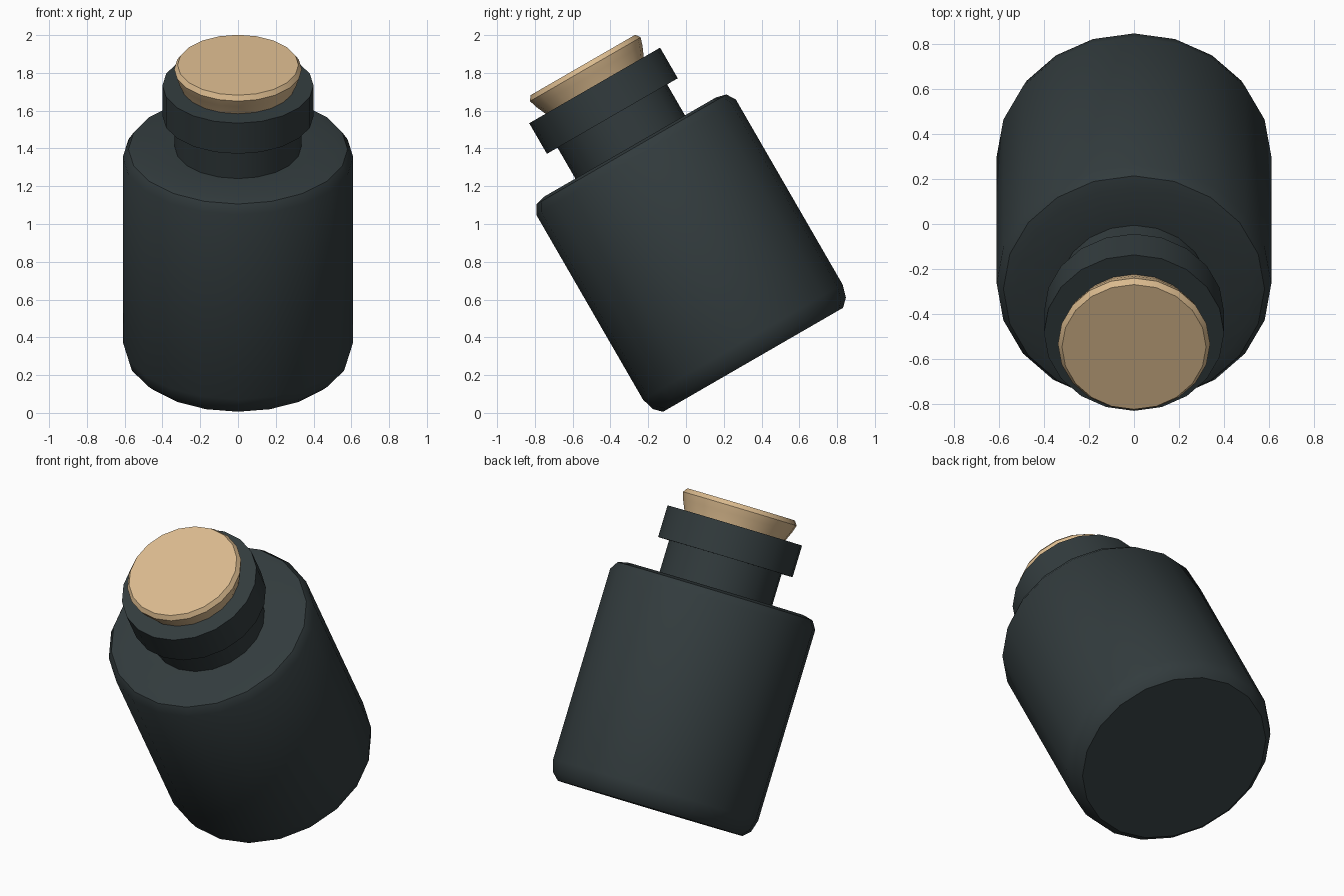
import bpy, bmesh, math

if "Cube" in bpy.data.objects:
    bpy.data.objects.remove(bpy.data.objects["Cube"])

SIDES = 20
TILT = math.radians(30)
AXIS_SHIFT = 0.448  # offset of the tilted axis from the origin


def material(name, rgb):
    m = bpy.data.materials.new(name)
    m.diffuse_color = (*rgb, 1)
    m.use_nodes = True
    m.node_tree.nodes["Principled BSDF"].inputs["Base Color"].default_value = m.diffuse_color
    return m


def lathe(name, profile, mat):
    """Revolve (radius, height) points, cap both ends, tilt forward."""
    bm = bmesh.new()
    rings = []
    for r, h in profile:
        rings.append([bm.verts.new((r * math.cos(2 * math.pi * i / SIDES),
                                    r * math.sin(2 * math.pi * i / SIDES), h))
                      for i in range(SIDES)])
    for a, b in zip(rings, rings[1:]):
        for i in range(SIDES):
            j = (i + 1) % SIDES
            bm.faces.new((a[i], a[j], b[j], b[i]))
    bm.faces.new(rings[0][::-1])
    bm.faces.new(rings[-1])
    bmesh.ops.recalc_face_normals(bm, faces=bm.faces[:])
    me = bpy.data.meshes.new(name)
    bm.to_mesh(me)
    bm.free()
    me.materials.append(mat)
    ob = bpy.data.objects.new(name, me)
    bpy.context.collection.objects.link(ob)
    ob.rotation_euler = (TILT, 0, 0)
    ob.location = (0, AXIS_SHIFT * math.cos(TILT), AXIS_SHIFT * math.sin(TILT))
    bpy.ops.object.select_all(action='DESELECT')
    ob.select_set(True)
    bpy.context.view_layer.objects.active = ob
    bpy.ops.object.shade_smooth_by_angle(angle=math.radians(40))
    return ob


glass = material("dark_glass", (0.032, 0.044, 0.047))
cork = material("cork", (0.70, 0.49, 0.27))

# Bottle: rounded base, straight wall, shoulder, neck, lip and bore
lathe("bottle", [
    (0.55, 0.066), (0.59, 0.105), (0.61, 0.175),
    (0.61, 1.305), (0.58, 1.353), (0.525, 1.367),
    (0.335, 1.367), (0.335, 1.556),
    (0.40, 1.556), (0.40, 1.743),
    (0.30, 1.743), (0.27, 1.58)], glass)

# Tapered stopper seated in the neck
lathe("stopper", [
    (0.27, 1.60), (0.30, 1.743), (0.325, 1.80),
    (0.338, 1.842), (0.32, 1.868)], cork)
